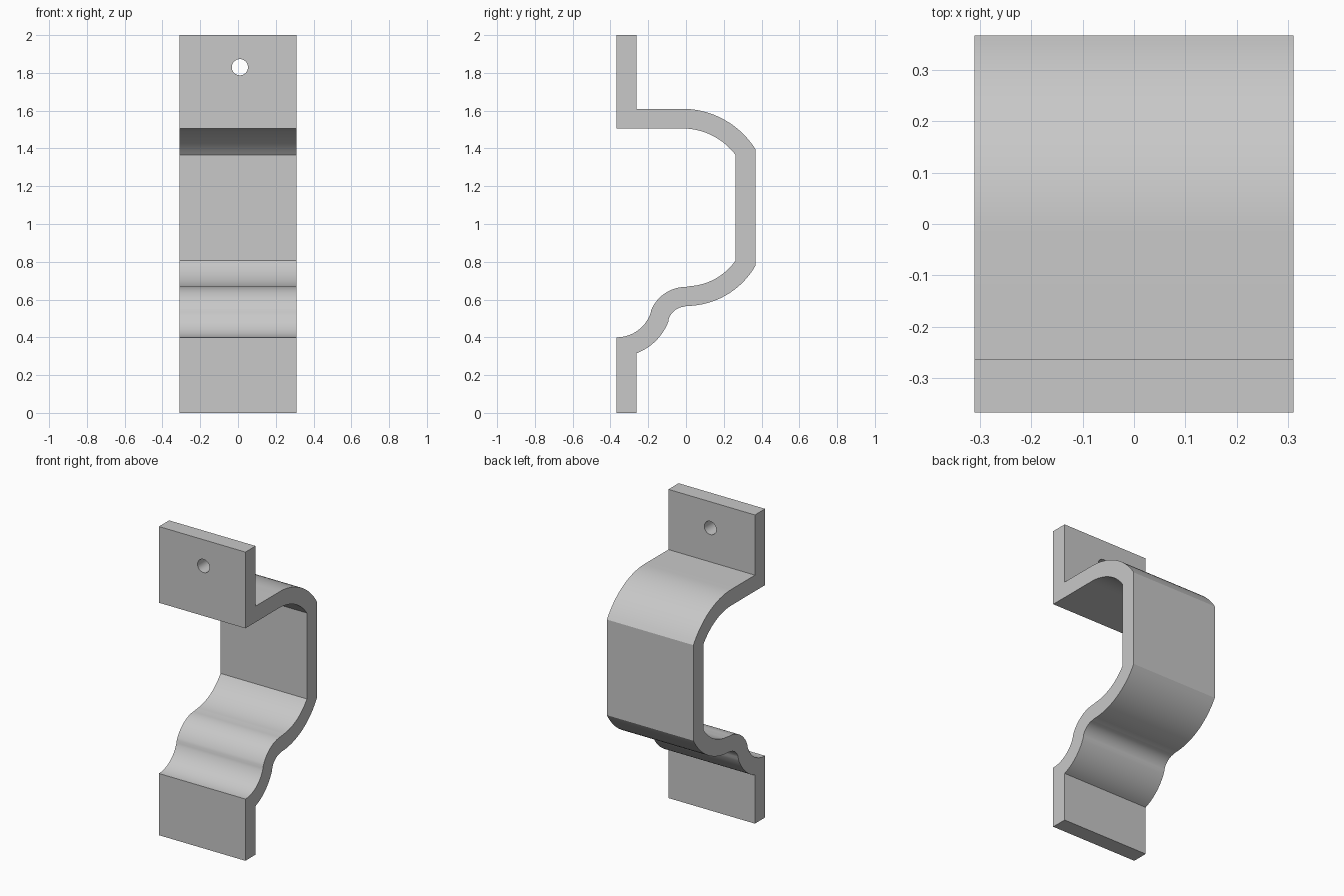
import bpy, bmesh
from math import sin, cos, acos, radians, pi
from mathutils import Matrix, Vector

cube = bpy.data.objects.get("Cube")
if cube:
    bpy.data.objects.remove(cube, do_unlink=True)

HALF_WIDTH = 0.31
T = 0.104                     # strap thickness
FRONT, BACK = -0.367, 0.367

grey = bpy.data.materials.new("plain grey")
grey.use_nodes = True
colour = (0.58, 0.58, 0.58, 1)
grey.diffuse_color = colour
grey.node_tree.nodes["Principled BSDF"].inputs["Base Color"].default_value = colour


def arc(centre, r, a0, a1, n=16):
    """Points (y, z) along a circular arc, angles in radians."""
    steps = [a0 + (a1 - a0) * i / n for i in range(n + 1)]
    return [(centre[0] + r * cos(a), centre[1] + r * sin(a)) for a in steps]


def angle_at(centre, r, y):
    return acos((y - centre[0]) / r)


# Centres of the four bends in the side profile
top_c, top_r = (-0.02, 1.152), 0.458
low_c, low_r = (0.0, 0.99), 0.424
crest_c, crest_r = (0.0, 0.467), 0.20
foot_c, foot_r = (FRONT, 0.59), 0.19
join = Vector((foot_c[0] - crest_c[0], foot_c[1] - crest_c[1]))
crest_end = acos(join.x / join.length)
foot_start = crest_end - pi
down = -pi / 2

# Outer (rear) side going down, then inner (front) side going back up
profile = [(FRONT, 2.0), (FRONT + T, 2.0), (FRONT + T, 1.61)]
profile += arc(top_c, top_r, pi / 2, angle_at(top_c, top_r, BACK))
profile += arc(low_c, low_r, -angle_at(low_c, low_r, BACK), down)
profile += arc(crest_c, crest_r - T, pi / 2, crest_end)[1:]
profile += arc(foot_c, foot_r + T, foot_start,
               -angle_at(foot_c, foot_r + T, FRONT + T))[1:]
profile += [(FRONT + T, 0), (FRONT, 0)]
profile += arc(foot_c, foot_r, down, foot_start)
profile += arc(crest_c, crest_r, crest_end, pi / 2)[1:]
profile += arc(low_c, low_r - T, down, -angle_at(low_c, low_r - T, BACK - T))[1:]
profile += arc(top_c, top_r - T, angle_at(top_c, top_r - T, BACK - T), pi / 2)
profile += [(FRONT, top_c[1] + top_r - T)]


def make_object(name, bm):
    bmesh.ops.recalc_face_normals(bm, faces=bm.faces)
    mesh = bpy.data.meshes.new(name)
    bm.to_mesh(mesh)
    bm.free()
    mesh.materials.append(grey)
    obj = bpy.data.objects.new(name, mesh)
    bpy.context.collection.objects.link(obj)
    return obj


# Bent strap: profile extruded across its width
bm = bmesh.new()
face = bm.faces.new([bm.verts.new((-HALF_WIDTH, y, z)) for y, z in profile])
ext = bmesh.ops.extrude_face_region(bm, geom=[face])
bmesh.ops.translate(bm, vec=(2 * HALF_WIDTH, 0, 0),
                    verts=[v for v in ext["geom"] if isinstance(v, bmesh.types.BMVert)])
strap = make_object("bent_strap_bracket", bm)

# Screw hole through the upper tab
bm = bmesh.new()
bmesh.ops.create_cone(bm, cap_ends=True, segments=32, radius1=0.043, radius2=0.043, depth=0.4,
                      matrix=Matrix.Translation((0.01, FRONT + T / 2, 1.83))
                      @ Matrix.Rotation(radians(90), 4, 'X'))
cutter = make_object("hole_cutter", bm)
cutter.hide_render = True
cut = strap.modifiers.new("screw_hole", 'BOOLEAN')
cut.operation = 'DIFFERENCE'
cut.solver = 'EXACT'
cut.object = cutter

bpy.ops.object.select_all(action='DESELECT')
strap.select_set(True)
bpy.context.view_layer.objects.active = strap
bpy.ops.object.modifier_apply(modifier=cut.name)
bpy.data.objects.remove(cutter, do_unlink=True)
bpy.ops.object.shade_smooth_by_angle(angle=radians(25))
